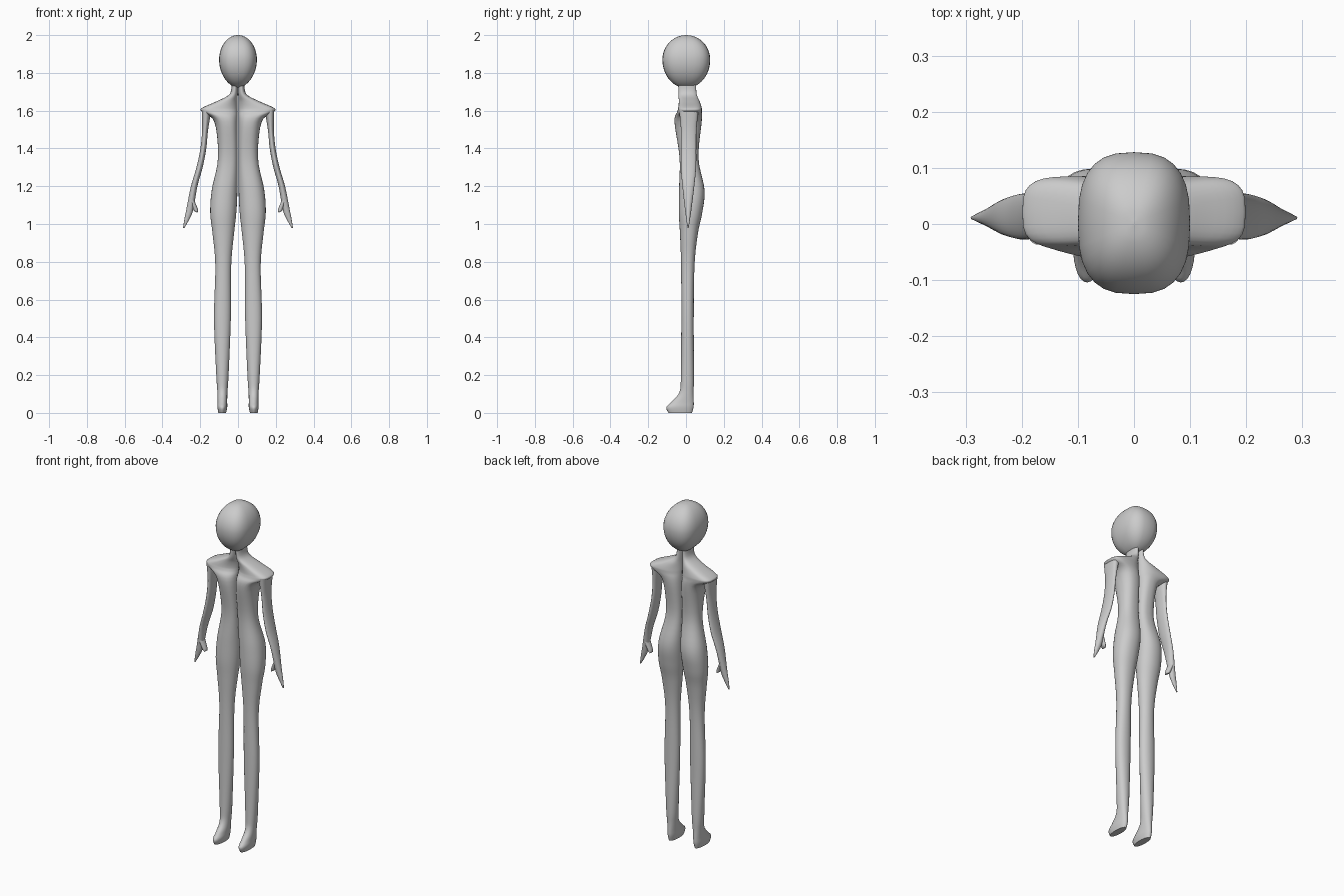
import bpy
import math

if "Cube" in bpy.data.objects:
    bpy.data.objects.remove(bpy.data.objects["Cube"])

skin = bpy.data.materials.new("plain grey")
skin.diffuse_color = (0.6, 0.6, 0.6, 1)
skin.use_nodes = True
skin.node_tree.nodes["Principled BSDF"].inputs["Base Color"].default_value = skin.diffuse_color

SIDES, STEPS = 28, 5


def smooth_rows(rows):
    """Spline through the rows so few stations give a smooth loft."""
    out = []
    for i in range(len(rows) - 1):
        a, b = rows[max(i - 1, 0)], rows[i]
        c, d = rows[i + 1], rows[min(i + 2, len(rows) - 1)]
        for s in range(STEPS):
            t = s / STEPS
            out.append([0.5 * (2 * q + (r - p) * t + (2 * p - 5 * q + 4 * r - w) * t * t
                               + (3 * q - p - 3 * r + w) * t ** 3)
                        for p, q, r, w in zip(a, b, c, d)])
    return out + [list(rows[-1])]


def loft(name, rows, roundness, mirror=True):
    """Rows run upward: z, x min, x max, y min, y max."""
    verts, faces = [], []
    rings = smooth_rows(rows)
    for z, x0, x1, y0, y1 in rings:
        n_in, n_out = roundness(z)
        cx, cy, hx, hy = (x0 + x1) / 2, (y0 + y1) / 2, (x1 - x0) / 2, (y1 - y0) / 2
        for k in range(SIDES):
            a = 2 * math.pi * k / SIDES
            c, s = math.cos(a), math.sin(a)
            e = 2 / (n_out if c > 0 else n_in)
            verts.append((cx + hx * math.copysign(abs(c) ** e, c),
                          cy + hy * math.copysign(abs(s) ** e, s), z))
    for r in range(len(rings) - 1):
        for k in range(SIDES):
            a, b = r * SIDES + k, r * SIDES + (k + 1) % SIDES
            faces.append((a, b, b + SIDES, a + SIDES))
    last = (len(rings) - 1) * SIDES
    faces.append(tuple(reversed(range(SIDES))))
    faces.append(tuple(range(last, last + SIDES)))
    me = bpy.data.meshes.new(name)
    me.from_pydata(verts, [], faces)
    me.materials.append(skin)
    ob = bpy.data.objects.new(name, me)
    bpy.context.collection.objects.link(ob)
    if mirror:
        ob.modifiers.new("Mirror", 'MIRROR').use_mirror_merge = False
    bpy.ops.object.select_all(action='DESELECT')
    ob.select_set(True)
    bpy.context.view_layer.objects.active = ob
    bpy.ops.object.shade_smooth_by_angle(angle=math.radians(60))


def body_roundness(z):
    # flatter along the centre seam, boxy at the shoulder
    seam = 2 + 0.9 * math.exp(-((z - 1.4) / 0.2) ** 2)
    return seam, 2.2 + 1.2 * math.exp(-((z - 1.61) / 0.04) ** 2)


def limb(rows):
    """Arm and thumb rows give only x; depth thins toward the finger tip."""
    out = []
    for z, x0, x1 in rows:
        t = (1.606 - z) / 0.627
        h = min(0.049 * (1 - t * t) + 0.003, 0.6 * (x1 - x0) + 0.022)
        out.append((z, x0, x1, 0.015 - 0.004 * t - h, 0.015 - 0.004 * t + h))
    return out


# Half of the body: foot, leg, hip, chest, shoulder and neck
loft("body_half", [
    (0.00, .063, .104, -.093, .032),
    (0.03, .057, .109, -.104, .040),
    (0.06, .057, .108, -.075, .041),
    (0.11, .056, .109, -.035, .040),
    (0.20, .050, .115, -.027, .042),
    (0.50, .038, .127, -.025, .041),
    (0.78, .036, .120, -.026, .045),
    (0.95, .021, .135, -.032, .063),
    (1.06, .009, .147, -.038, .086),
    (1.18, .003, .139, -.037, .098),
    (1.35, .003, .106, -.034, .066),
    (1.54, .003, .125, -.061, .083),
    (1.595, .003, .192, -.046, .085),
    (1.616, .003, .188, -.041, .083),
    (1.65, .003, .112, -.038, .072),
    (1.69, .001, .043, -.040, .056),
    (1.76, .001, .033, -.042, .053),
], body_roundness)

# Arm from finger tip to shoulder
loft("arm", limb([
    (0.979, .284, .291),
    (1.030, .255, .283),
    (1.080, .236, .273),
    (1.200, .215, .249),
    (1.300, .187, .220),
    (1.400, .168, .199),
    (1.500, .158, .190),
    (1.606, .140, .192),
]), lambda z: (2, 2 + max(0, z - 1.5) * 9))

# Thumb
loft("thumb", limb([
    (1.062, .214, .220),
    (1.078, .212, .238),
    (1.135, .236, .258),
]), lambda z: (2, 2))

# Egg-shaped head: round dome above, longer and narrower chin below
head = []
for i in range(15):
    a = math.radians(-86 + 175 * i / 14)
    c, s = math.cos(a), math.sin(a)
    w = 0.1 * (c if s > 0 else c ** 1.2)
    head.append((1.87 + s * (0.13 if s > 0 else 0.15), -w, w,
                 0.0015 - 0.1265 * c, 0.0015 + 0.1265 * c))
loft("head", head, lambda z: (2.7, 2.7), mirror=False)
